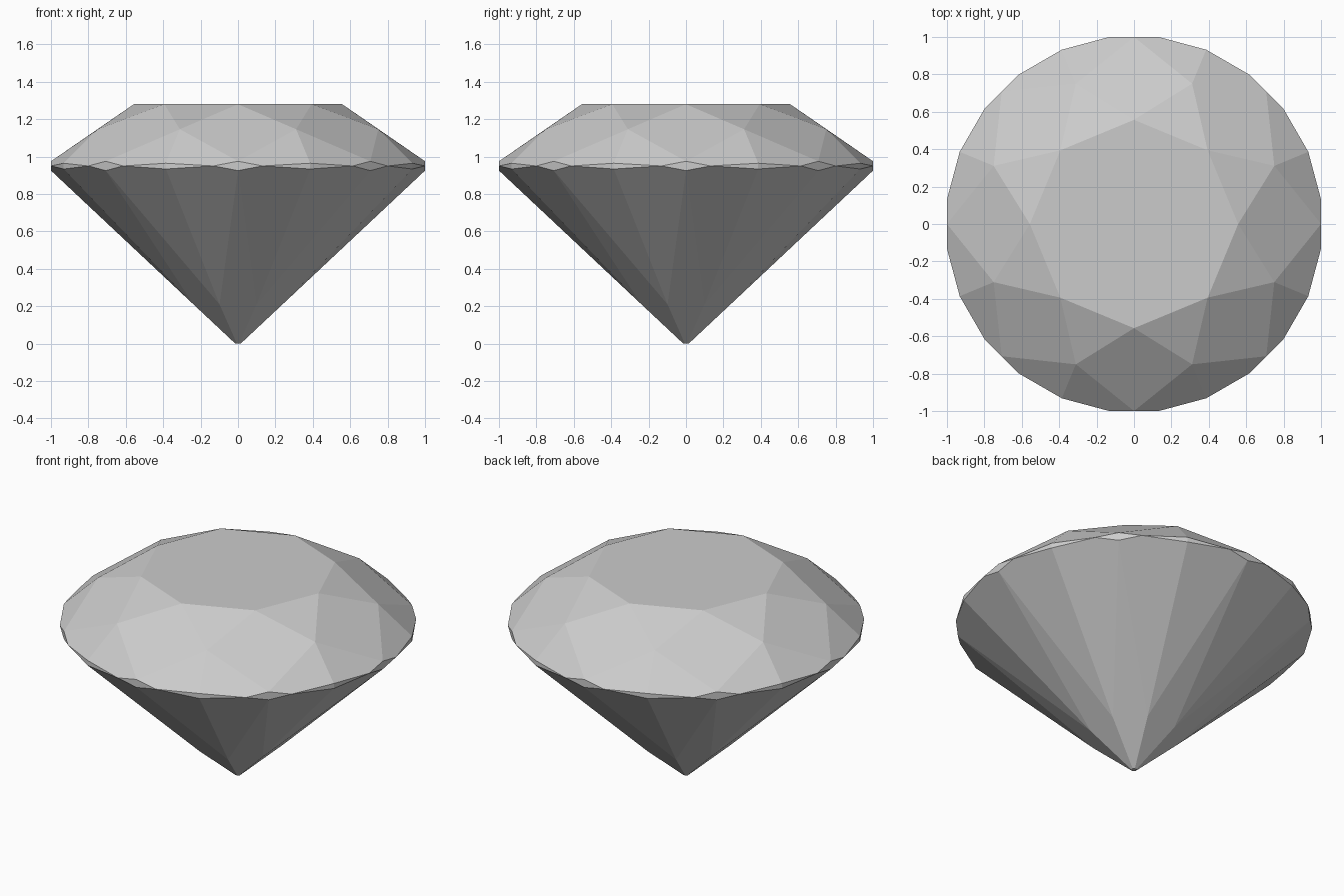
import bpy, bmesh
from math import sin, cos, radians

if "Cube" in bpy.data.objects:
    bpy.data.objects.remove(bpy.data.objects["Cube"])

SIDES = 8
STEP = 360 / SIDES
R_GIRDLE = 1 / cos(radians(7.5))

bm = bmesh.new()


def ring(radius, z, offset):
    """Eight points evenly turned around z, starting at the offset angle."""
    verts = []
    for i in range(SIDES):
        a = radians(i * STEP + offset)
        verts.append(bm.verts.new((radius * cos(a), radius * sin(a), z)))
    return verts


# Crown rings
table = ring(0.557, 1.28, 0)
crown_mid = ring(0.812, 1.146, 22.5)

# Girdle rings: tall at the kite tips, pinched beside them, thin between
tip_top = ring(1.0, 0.975, 0)
tip_low = ring(1.0, 0.925, 0)
pinch_a = ring(R_GIRDLE, 0.95, 7.5)
pinch_b = ring(R_GIRDLE, 0.95, -7.5)
half_top = ring(R_GIRDLE, 0.9645, 22.5)
half_low = ring(R_GIRDLE, 0.9335, 22.5)

# Pavilion rings
pav_mid = ring(0.258, 0.21, 22.5)
culet = ring(0.0155, 0.0, 22.5)

bm.faces.new(table)
bm.faces.new(culet)
for i in range(SIDES):
    n, p = (i + 1) % SIDES, i - 1
    facets = [
        # crown: star, kite and two upper halves
        (table[i], crown_mid[i], table[n]),
        (table[i], crown_mid[p], tip_top[i], crown_mid[i]),
        (crown_mid[i], tip_top[i], pinch_a[i], half_top[i]),
        (crown_mid[i], half_top[i], pinch_b[n], tip_top[n]),
        # girdle: diamond and two slivers
        (tip_top[i], pinch_b[i], tip_low[i], pinch_a[i]),
        (pinch_a[i], half_low[i], half_top[i]),
        (half_top[i], half_low[i], pinch_b[n]),
        # pavilion: two lower halves and the long main facet
        (pav_mid[i], half_low[i], pinch_a[i], tip_low[i]),
        (pav_mid[i], tip_low[n], pinch_b[n], half_low[i]),
        (tip_low[i], pav_mid[p], culet[p], culet[i], pav_mid[i]),
    ]
    for f in facets:
        bm.faces.new(f)

bmesh.ops.recalc_face_normals(bm, faces=bm.faces[:])
mesh = bpy.data.meshes.new("cut_gem")
bm.to_mesh(mesh)
bm.free()
gem = bpy.data.objects.new("cut_gem", mesh)
bpy.context.collection.objects.link(gem)
